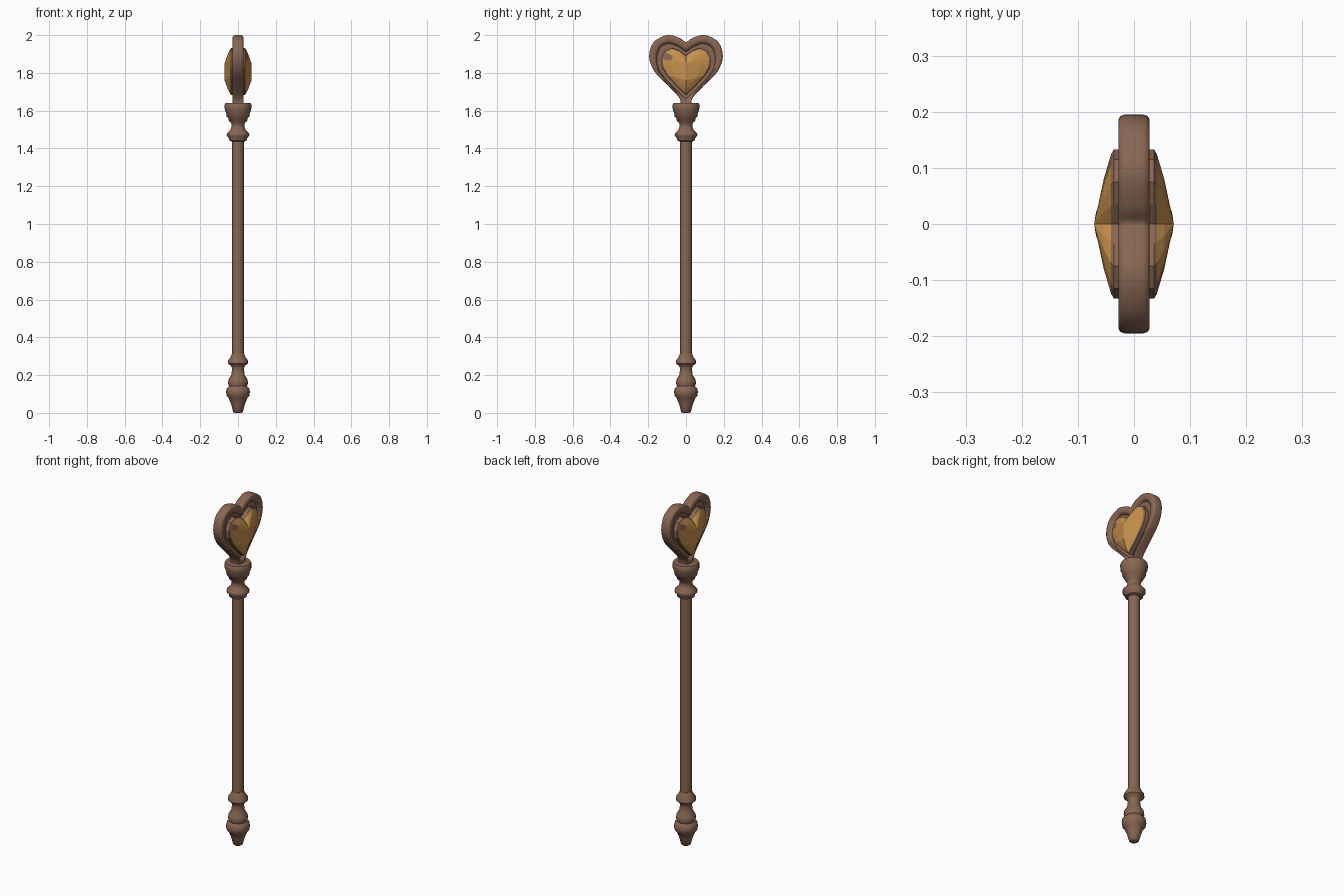
import bpy
import bmesh
import math
from mathutils import Vector

if "Cube" in bpy.data.objects:
    bpy.data.objects.remove(bpy.data.objects["Cube"], do_unlink=True)


def make_material(name, rgb):
    mat = bpy.data.materials.new(name)
    mat.use_nodes = True
    color = (*rgb, 1)
    mat.diffuse_color = color
    mat.node_tree.nodes["Principled BSDF"].inputs["Base Color"].default_value = color
    return mat


BROWN = make_material("brown wood", (0.25, 0.135, 0.085))
GOLD = make_material("amber gold", (0.58, 0.29, 0.075))


def finish(name, bm, materials, smooth_angle=None):
    bmesh.ops.recalc_face_normals(bm, faces=bm.faces)
    mesh = bpy.data.meshes.new(name)
    bm.to_mesh(mesh)
    bm.free()
    obj = bpy.data.objects.new(name, mesh)
    bpy.context.collection.objects.link(obj)
    for mat in materials:
        mesh.materials.append(mat)
    if smooth_angle:
        bpy.ops.object.select_all(action="DESELECT")
        obj.select_set(True)
        bpy.context.view_layer.objects.active = obj
        bpy.ops.object.shade_smooth_by_angle(angle=math.radians(smooth_angle))
    return obj


def loft(bm, rings):
    """Bridge closed rings of equal length; return the vertex rings."""
    loops = [[bm.verts.new(p) for p in ring] for ring in rings]
    n = len(loops[0])
    for a, b in zip(loops, loops[1:]):
        for i in range(n):
            j = (i + 1) % n
            bm.faces.new((a[i], a[j], b[j], b[i]))
    return loops


def lathe(name, profile, sides=20):
    bm = bmesh.new()
    rings = [[(r * math.cos(math.tau * i / sides), r * math.sin(math.tau * i / sides), z)
              for i in range(sides)] for r, z in profile]
    loops = loft(bm, rings)
    bm.faces.new(loops[0])
    bm.faces.new(loops[-1])
    return finish(name, bm, [BROWN], 50)


def smooth_half(points, steps=4):
    """Catmull-Rom curve through one half of a heart outline."""
    pts = [Vector(p) for p in points]
    pts = [2 * pts[0] - pts[1]] + pts + [2 * pts[-1] - pts[-2]]
    out = []
    for a, b, c, d in zip(pts, pts[1:], pts[2:], pts[3:]):
        for k in range(steps):
            t = k / steps
            out.append(0.5 * (2 * b + (c - a) * t + (2 * a - 5 * b + 4 * c - d) * t * t
                              + (3 * b - a - 3 * c + d) * t ** 3))
    return out + [pts[-2]]


def mirrored(half):
    return list(half) + [Vector((-p.x, p.y)) for p in reversed(half)]


# Turned handle: pommel, shaft and collar
lathe("pommel", [(0.018, 0), (0.026, 0.006), (0.036, 0.045), (0.05, 0.08), (0.06, 0.09),
                 (0.063, 0.11), (0.06, 0.13), (0.048, 0.142), (0.053, 0.158), (0.05, 0.178),
                 (0.036, 0.2), (0.031, 0.235), (0.038, 0.25), (0.053, 0.262),
                 (0.052, 0.278), (0.037, 0.3), (0.032, 0.315)])
lathe("shaft", [(0.031, 0.3), (0.031, 1.46)])
lathe("collar", [(0.031, 1.436), (0.046, 1.442), (0.048, 1.455), (0.06, 1.468),
                 (0.059, 1.48), (0.04, 1.498), (0.034, 1.515), (0.036, 1.535),
                 (0.048, 1.545), (0.052, 1.562), (0.06, 1.568), (0.063, 1.59),
                 (0.07, 1.604), (0.071, 1.63), (0.066, 1.64)])

# Heart frame: raised rounded rim around a recessed plate
outer = mirrored(smooth_half([(0.03, 1.61), (0.032, 1.662), (0.092, 1.73), (0.165, 1.805),
                              (0.195, 1.885), (0.172, 1.962), (0.1, 2.0), (0.035, 1.985),
                              (0.003, 1.963)]))
inner = mirrored(smooth_half([(0.003, 1.665), (0.055, 1.712), (0.11, 1.77), (0.146, 1.825),
                              (0.154, 1.88), (0.135, 1.935), (0.09, 1.955), (0.04, 1.938),
                              (0.003, 1.912)]))
half_section = [(1, 0.013), (0.88, 0.022), (0.7, 0.028), (0.22, 0.028), (0.06, 0.024), (0, 0.016)]
section = half_section + [(t, -x) for t, x in reversed(half_section)]
bm = bmesh.new()
rings = [[(x, *o.lerp(i, t)) for o, i in zip(outer, inner)] for t, x in section]
loops = loft(bm, rings)
bm.faces.new(loops[0])
bm.faces.new(loops[-1])
finish("heart_frame", bm, [BROWN], 50)

# Faceted gem on each face, held in a brown bezel
gem_half = [(0, 1.684), (0.05, 1.732), (0.1, 1.787), (0.128, 1.832), (0.133, 1.875),
            (0.115, 1.915), (0.075, 1.932), (0.035, 1.917), (0, 1.892)]
outline = [Vector(p) for p in gem_half]
outline += [Vector((-p.x, p.y)) for p in reversed(outline[1:-1])]


def ridge(p):
    return Vector((0, 1.76 if p.y < 1.8 else 1.85))


for side, name in ((1, "left_gem"), (-1, "right_gem")):
    bm = bmesh.new()
    levels = [(0, 0.008), (0, 0.036), (0.07, 0.041), (0.4, 0.054), (1, 0.071)]
    rings = [[(side * x, *p.lerp(ridge(p), t)) for p in outline] for t, x in levels]
    loft(bm, rings)
    bmesh.ops.remove_doubles(bm, verts=bm.verts, dist=0.0005)
    for face in bm.faces:
        c = face.calc_center_median()
        corner = c.y * side < -0.08 and c.z > 1.865
        face.material_index = 0 if abs(c.x) < 0.04 or (corner and abs(c.x) < 0.05) else 1
    finish(name, bm, [BROWN, GOLD])
